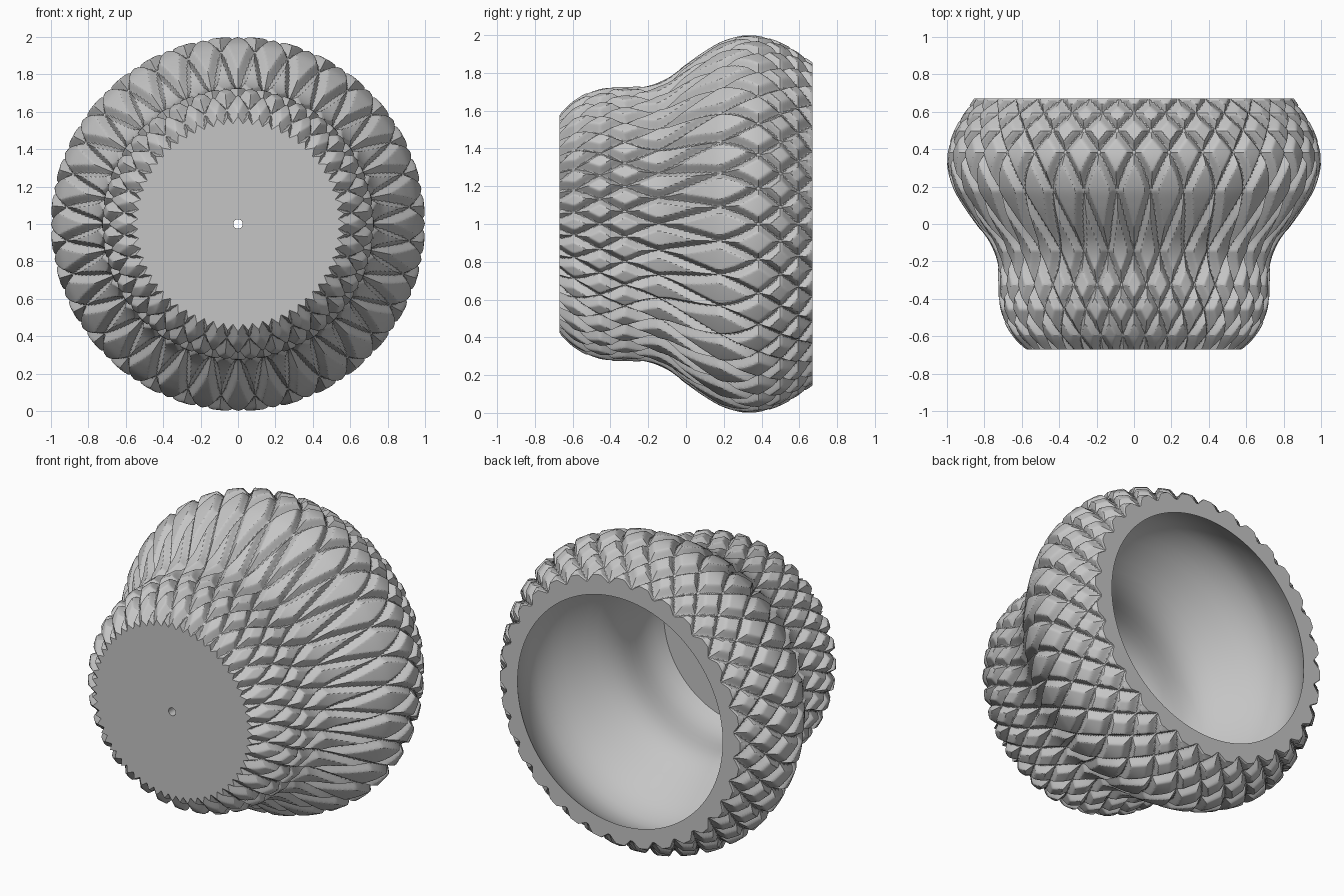
import bpy, bmesh, math

if "Cube" in bpy.data.objects:
    bpy.data.objects.remove(bpy.data.objects["Cube"])

STRANDS = 32                    # grooves in each spiral direction
SEGMENTS = STRANDS * 24
ROWS = 140
PITCH = 2 * math.pi / STRANDS
FRONT, BACK = -0.67, 0.67
GROOVE_HALF, GROOVE_DEPTH = 0.032, 0.045
WALL, FLOOR_Y, HOLE = 0.125, -0.56, 0.025

# outer silhouette (depth, radius) and spiral steepness (depth, turn rate)
SILHOUETTE = [(-0.67, 0.58), (-0.61, 0.64), (-0.53, 0.69), (-0.42, 0.722),
              (-0.3, 0.726), (-0.2, 0.733), (-0.1, 0.772), (0, 0.845),
              (0.1, 0.915), (0.2, 0.97), (0.33, 1.0), (0.45, 0.98),
              (0.56, 0.93), (0.67, 0.855)]
TURN_RATE = [(-0.67, 0.6), (-0.4, 0.75), (-0.1, 0.35), (0.1, 0.28),
             (0.3, 0.5), (0.5, 1.0), (0.67, 1.4)]


def curve(points, t):
    """Smooth interpolation through a list of points."""
    last = len(points) - 1

    def slope(i):
        a, b = points[max(i - 1, 0)], points[min(i + 1, last)]
        return (b[1] - a[1]) / (b[0] - a[0])

    i = 0
    while i < last - 1 and t > points[i + 1][0]:
        i += 1
    (x0, y0), (x1, y1) = points[i], points[i + 1]
    h = x1 - x0
    s = (t - x0) / h
    return (y0 * (1 + 2 * s) * (1 - s) ** 2 + slope(i) * h * s * (1 - s) ** 2
            + y1 * s * s * (3 - 2 * s) + slope(i + 1) * h * s * s * (s - 1))


def groove(angle, turn, scale):
    """Depth of the V grooves of both spirals at one spot."""
    cut = 0.0
    for direction in (-1, 1):
        off = (angle + direction * turn) / PITCH
        distance = abs(off - round(off)) * PITCH * scale
        cut = max(cut, 1 - distance / GROOVE_HALF)
    return cut * GROOVE_DEPTH


bm = bmesh.new()
ANGLES = [2 * math.pi * i / SEGMENTS for i in range(SEGMENTS)]


def ring(y, radii):
    return [bm.verts.new((r * math.sin(a), y, 1 + r * math.cos(a)))
            for a, r in zip(ANGLES, radii)]


def plain_ring(y, radius):
    return ring(y, [radius] * SEGMENTS)


# base disc starts at the small drain hole
rings = [plain_ring(FRONT, HOLE)]

# outer wall with crossing spiral grooves
step = (BACK - FRONT) / ROWS
turn = PITCH / 2 - sum(curve(TURN_RATE, FRONT + step * i) * step
                       for i in range(ROWS) if FRONT + step * i < -0.15)
for i in range(ROWS + 1):
    y = FRONT + step * i
    radius, rate = curve(SILHOUETTE, y), curve(TURN_RATE, y)
    scale = radius / math.sqrt(1 + (radius * rate) ** 2)
    rings.append(ring(y, [radius - groove(a + PITCH / 2, turn, scale)
                          for a in ANGLES]))
    turn += rate * step

# flat rim, smooth inner wall and floor
INNER_ROWS = 22
for i in range(INNER_ROWS + 1):
    y = BACK + (FLOOR_Y - BACK) * i / INNER_ROWS
    rings.append(plain_ring(y, curve(SILHOUETTE, y) - WALL))
rings.append(plain_ring(FLOOR_Y, HOLE))

# skin the rings, closing through the drain hole
for lower, upper in zip(rings, rings[1:] + rings[:1]):
    for i in range(SEGMENTS):
        j = (i + 1) % SEGMENTS
        bm.faces.new((lower[i], lower[j], upper[j], upper[i]))
bmesh.ops.recalc_face_normals(bm, faces=bm.faces)

mesh = bpy.data.meshes.new("grooved_vase")
bm.to_mesh(mesh)
bm.free()
vase = bpy.data.objects.new("grooved_vase", mesh)
bpy.context.collection.objects.link(vase)

# plain grey material
grey = bpy.data.materials.new("plain_grey")
grey.use_nodes = True
grey.diffuse_color = (0.56, 0.56, 0.56, 1)
for node in grey.node_tree.nodes:
    if node.type == "BSDF_PRINCIPLED":
        node.inputs["Base Color"].default_value = grey.diffuse_color
mesh.materials.append(grey)

bpy.ops.object.select_all(action="DESELECT")
vase.select_set(True)
bpy.context.view_layer.objects.active = vase
bpy.ops.object.shade_smooth_by_angle(angle=math.radians(30))
